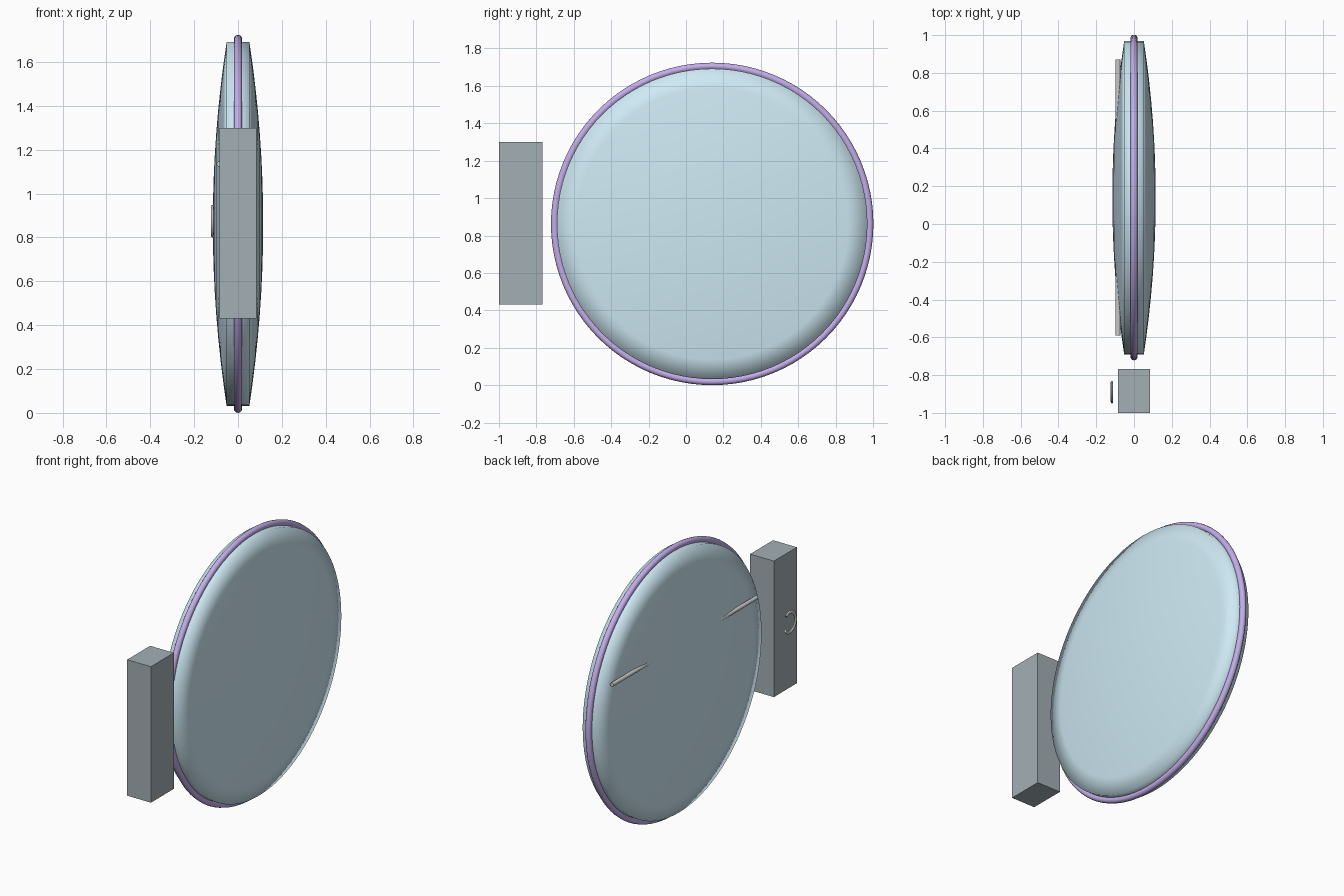
import bpy, math
from mathutils import Matrix

if "Cube" in bpy.data.objects:
    bpy.data.objects.remove(bpy.data.objects["Cube"])

CY, CZ = 0.14, 0.862   # centre of the round panel
R = 0.83


def paint(obj, name, rgb):
    mat = bpy.data.materials.new(name)
    mat.diffuse_color = (*rgb, 1)
    mat.use_nodes = True
    mat.node_tree.nodes["Principled BSDF"].inputs["Base Color"].default_value = mat.diffuse_color
    obj.data.materials.append(mat)


def mesh_object(name, verts, faces):
    me = bpy.data.meshes.new(name)
    me.from_pydata(verts, [], faces)
    obj = bpy.data.objects.new(name, me)
    bpy.context.collection.objects.link(obj)
    return obj


def tube(name, points, radius, flatten=1.0):
    """Round tube along points given as (y, z) on the x = 0 plane."""
    cu = bpy.data.curves.new(name, 'CURVE')
    cu.dimensions = '3D'
    cu.bevel_depth = radius
    cu.bevel_resolution = 3
    cu.use_fill_caps = True
    sp = cu.splines.new('POLY')
    sp.points.add(len(points) - 1)
    for p, (y, z) in zip(sp.points, points):
        p.co = (0, y, z, 1)
    obj = bpy.data.objects.new(name, cu)
    bpy.context.collection.objects.link(obj)
    obj.scale.x = flatten
    return obj


# Domed round panel: half profile revolved about the x axis
def dome(r):
    return 0.052 + 0.063 * (1 - (r / R) ** 2)


radii = [R * k / 8 for k in range(1, 9)]
profile = [(-dome(r), r) for r in radii] + [(dome(r), r) for r in reversed(radii)]
N, M = 96, len(profile)
verts = [(x, CY + r * math.cos(2 * math.pi * i / N), CZ + r * math.sin(2 * math.pi * i / N))
         for i in range(N) for x, r in profile]
faces = [(i * M + j, i * M + j + 1, (i + 1) % N * M + j + 1, (i + 1) % N * M + j)
         for i in range(N) for j in range(M - 1)]
left, right = len(verts), len(verts) + 1
verts += [(-dome(0), CY, CZ), (dome(0), CY, CZ)]
for i in range(N):
    n = (i + 1) % N
    faces += [(left, i * M, n * M), (right, n * M + M - 1, i * M + M - 1)]
panel = mesh_object("round_panel", verts, faces)
panel.data.flip_normals()
panel.data.shade_smooth()
paint(panel, "pale_blue", (0.62, 0.82, 0.91))

# Purple rim tube
bpy.ops.mesh.primitive_torus_add(major_radius=0.843, minor_radius=0.019,
                                 major_segments=96, minor_segments=12,
                                 location=(0, CY, CZ), rotation=(0, math.pi / 2, 0))
rim = bpy.context.object
rim.name = "rim_tube"
rim.data.shade_smooth()
paint(rim, "purple", (0.55, 0.42, 0.82))

# Wall mounting block
bpy.ops.mesh.primitive_cube_add(size=1, location=(0, -0.884, 0.865))
block = bpy.context.object
block.name = "mounting_block"
block.data.transform(Matrix.Diagonal((0.168, 0.232, 0.87, 1)))
paint(block, "slate", (0.37, 0.43, 0.46))

# Rod sunk in the dome so that only its two ends show
rod = tube("face_rod", [(-0.59, 1.135), (0.87, 1.135)], 0.013)
rod.location.x = -0.085

# Small open hook beside the block, gap towards the panel
arc = [math.radians(50 + 270 * k / 24) for k in range(25)]
hook = tube("block_hook", [(-0.882 + 0.058 * math.cos(a), 0.875 + 0.064 * math.sin(a)) for a in arc],
            0.011, 0.6)
hook.location.x = -0.117
